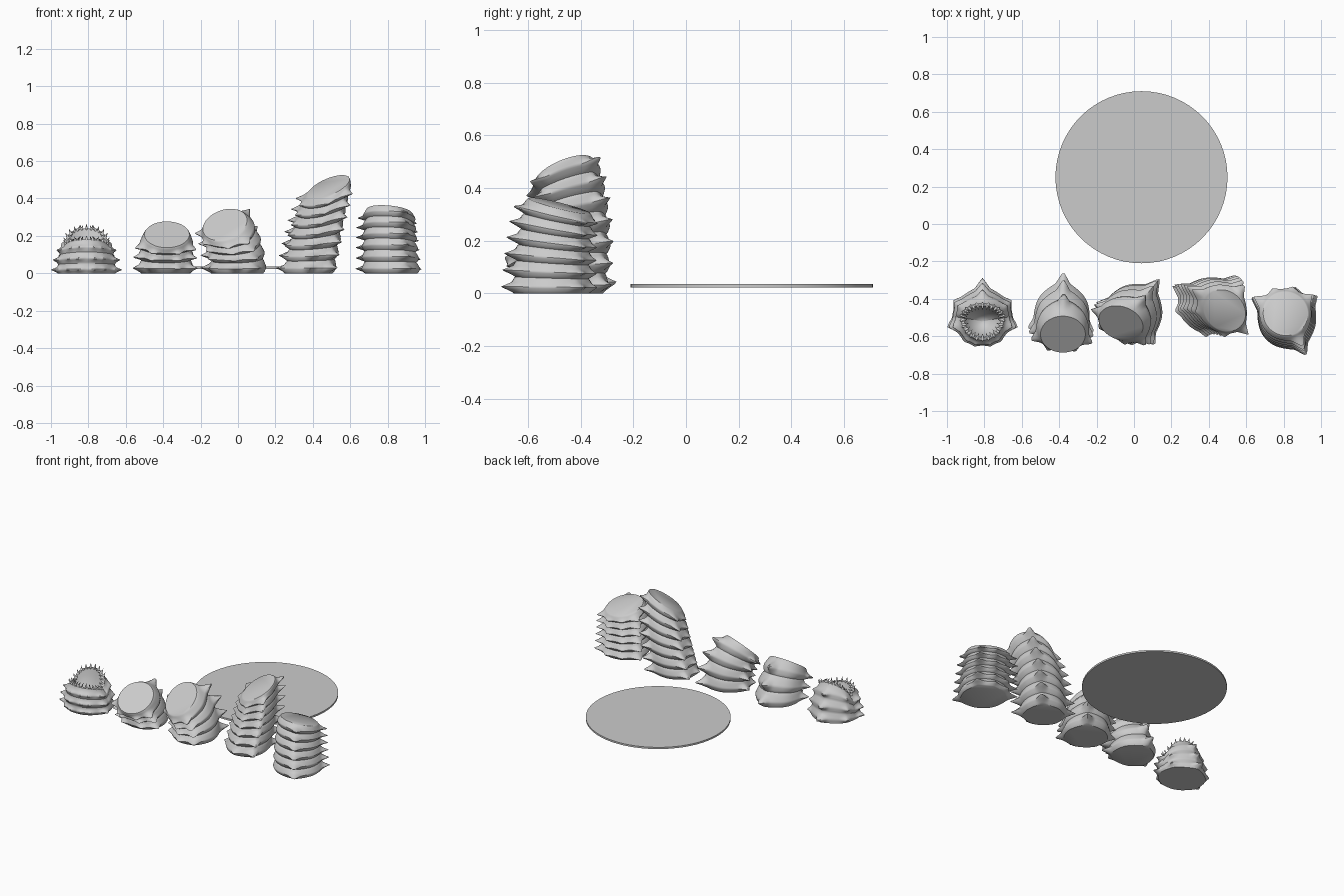
import bpy, math
from mathutils import Vector

if "Cube" in bpy.data.objects:
    bpy.data.objects.remove(bpy.data.objects["Cube"])

N = 96  # points around every body ring


def make_object(name, verts, faces, angle=40):
    me = bpy.data.meshes.new(name)
    me.from_pydata([tuple(v) for v in verts], [], faces)
    me.update()
    ob = bpy.data.objects.new(name, me)
    bpy.context.collection.objects.link(ob)
    bpy.ops.object.select_all(action='DESELECT')
    ob.select_set(True)
    bpy.context.view_layer.objects.active = ob
    bpy.ops.object.shade_smooth_by_angle(angle=math.radians(angle))
    return ob


def loft(rows):
    """Join closed loops of N points, capping both ends."""
    verts = [v for row in rows for v in row]
    faces = [tuple(reversed(range(N)))]
    for j in range(len(rows) - 1):
        for i in range(N):
            k = (i + 1) % N
            faces.append((j * N + i, j * N + k, (j + 1) * N + k, (j + 1) * N + i))
    faces.append(tuple((len(rows) - 1) * N + i for i in range(N)))
    return verts, faces


def gap(a, b):
    return abs((a - b + math.pi) % (2 * math.pi) - math.pi)


def spike_reach(theta, vertical, spikes):
    """Extra radius from broad-based thorns at (degrees, length)."""
    out = 0
    for deg, h in spikes:
        d = gap(theta, math.radians(deg))
        keel = max(0, 1 - d / 0.75) ** 2
        tip = max(0, 1 - d / 0.27) ** 1.4
        out += h * (0.35 * keel * (0.6 + 0.4 * vertical) + 0.65 * tip * vertical)
    return out


def body_segment(name, p0, p1, p2, normal, r0, r1, rings, spikes):
    """Ringed, thorny tube bent along a three-point curve, cut flat at its ends."""
    p0, p1, p2 = Vector(p0), Vector(p1), Vector(p2)
    normal = Vector(normal).normalized()
    up, per, peak = Vector((0, 0, 1)), 12, 0.4
    rows = []
    for j in range(rings * per + 1):
        s = j / (rings * per)
        t = (s * rings) % 1.0
        c = p0 * (1 - s) ** 2 + p1 * 2 * s * (1 - s) + p2 * s * s
        n = up.lerp(normal, s ** 1.2).normalized()
        q = up.rotation_difference(n)
        ridge = t / peak if t < peak else (1 - t) / (1 - peak)
        vertical = max(0, 1 - abs(t - peak) / 0.4) ** 1.3
        fade = min(1, (1 - s) * rings * 1.5)
        row = []
        for i in range(N):
            th = 2 * math.pi * i / N
            r = r0 + (r1 - r0) * s + 0.017 * ridge ** 0.7
            r += spike_reach(th, vertical, spikes) * fade
            v = c + q @ Vector((r * math.cos(th), r * math.sin(th), 0))
            v.z = max(v.z, 0.004 if j else 0)
            row.append(v)
        rows.append(row)
    return make_object(name, *loft(rows))


# four body pieces
body_segment("neck_segment", (-.385, -.465, 0), (-.385, -.48, .12), (-.38, -.59, .207),
             (0, -.72, 1), .13, .12, 3,
             [(88, .075), (205, .062), (-32, .062), (240, .03), (-65, .03)])
body_segment("shoulder_segment", (0, -.475, 0), (.01, -.455, .15), (-.07, -.53, .26),
             (-.25, -.65, .72), .135, .122, 4,
             [(53, .08), (165, .06), (-58, .062), (205, .03), (-95, .03)])
body_segment("tall_segment", (.38, -.44, 0), (.42, -.40, .25), (.485, -.463, .462),
             (-.37, -.37, .85), .125, .12, 7,
             [(47, .075), (150, .07), (-45, .07), (190, .03), (-90, .03)])
body_segment("tail_segment", (.82, -.51, 0), (.81, -.51, .18), (.81, -.48, .333),
             (.1, .25, 1), .14, .12, 6,
             [(-62, .07), (150, .068), (38, .055), (115, .025), (75, .025)])

# head: flared outer skin rising to a slanted lip, then a hollow throat
HX, HY = -0.81, -0.50
thorns = [(90, .075), (198, .055), (-18, .055), (150, .03), (30, .03),
          (-125, .022), (-105, .022), (-75, .022), (-55, .022)]


def lip_point(th):
    c, s = math.cos(th), math.sin(th)
    if s > 0:   # upper jaw arch
        return Vector((HX + .115 * c, HY + .075 * s, .15 + .09 * s ** .8))
    return Vector((HX + .115 * c, HY + .12 * s, .15 + .03 * (-s)))


rows = []
STEPS = 30
for j in range(STEPS + 1):
    s = j / STEPS
    t = (s * 3) % 1.0
    ridge = 1 - abs(t - .35) / .65
    vert = max(0, 1 - abs(t - .35) / .35) ** 1.3
    row = []
    for i in range(N):
        th = 2 * math.pi * i / N
        lip = lip_point(th)
        base = Vector((HX + .145 * math.cos(th), HY + .01 + .135 * math.sin(th), 0))
        v = base.lerp(lip, s)
        b = .012 * math.sin(math.pi * s) + (.010 * ridge + spike_reach(th, vert, thorns) * (1 - .45 * s)) * min(1, (1 - s) * 5)
        v += Vector((math.cos(th), math.sin(th), 0)) * b
        row.append(v)
    rows.append(row)
for k, drop in ((.86, 0), (.78, .25), (.6, .6), (.3, .9), (.05, 1)):
    row = []
    for i in range(N):
        lip = lip_point(2 * math.pi * i / N)
        v = Vector((HX, HY - .02, 0)).lerp(lip, k)
        v.z = lip.z + (.06 - lip.z) * drop
        row.append(v)
    rows.append(row)
make_object("head", *loft(rows))

# teeth: an inner and an outer row around the lip
verts, faces = [], []


def tooth(base, tip, r):
    axis = (tip - base).normalized()
    q = Vector((0, 0, 1)).rotation_difference(axis)
    n, o = 8, len(verts)
    for a in range(n):
        w = 2 * math.pi * a / n
        verts.append(base + q @ Vector((r * math.cos(w), r * math.sin(w), 0)))
    verts.append(tip)
    faces.append(tuple(o + a for a in reversed(range(n))))
    faces.extend((o + a, o + (a + 1) % n, o + n) for a in range(n))


for count, side, length in ((26, -1, .03), (22, .45, .028)):
    for i in range(count):
        th = 2 * math.pi * (i + .5) / count
        out = Vector((math.cos(th), math.sin(th), 0))
        p = lip_point(th) - out * (.012 if side < 0 else .004)
        d = (out * side + Vector((0, 0, .8))).normalized()
        tooth(p - d * .006, p + d * length, .009)
make_object("teeth", verts, faces, 60)

# thin round plate behind the pieces
bpy.ops.mesh.primitive_cylinder_add(vertices=64, radius=.46, depth=.012, location=(.04, .25, .029))
disc = bpy.context.object
disc.name = "round_plate"
bpy.ops.object.shade_smooth_by_angle(angle=math.radians(40))
